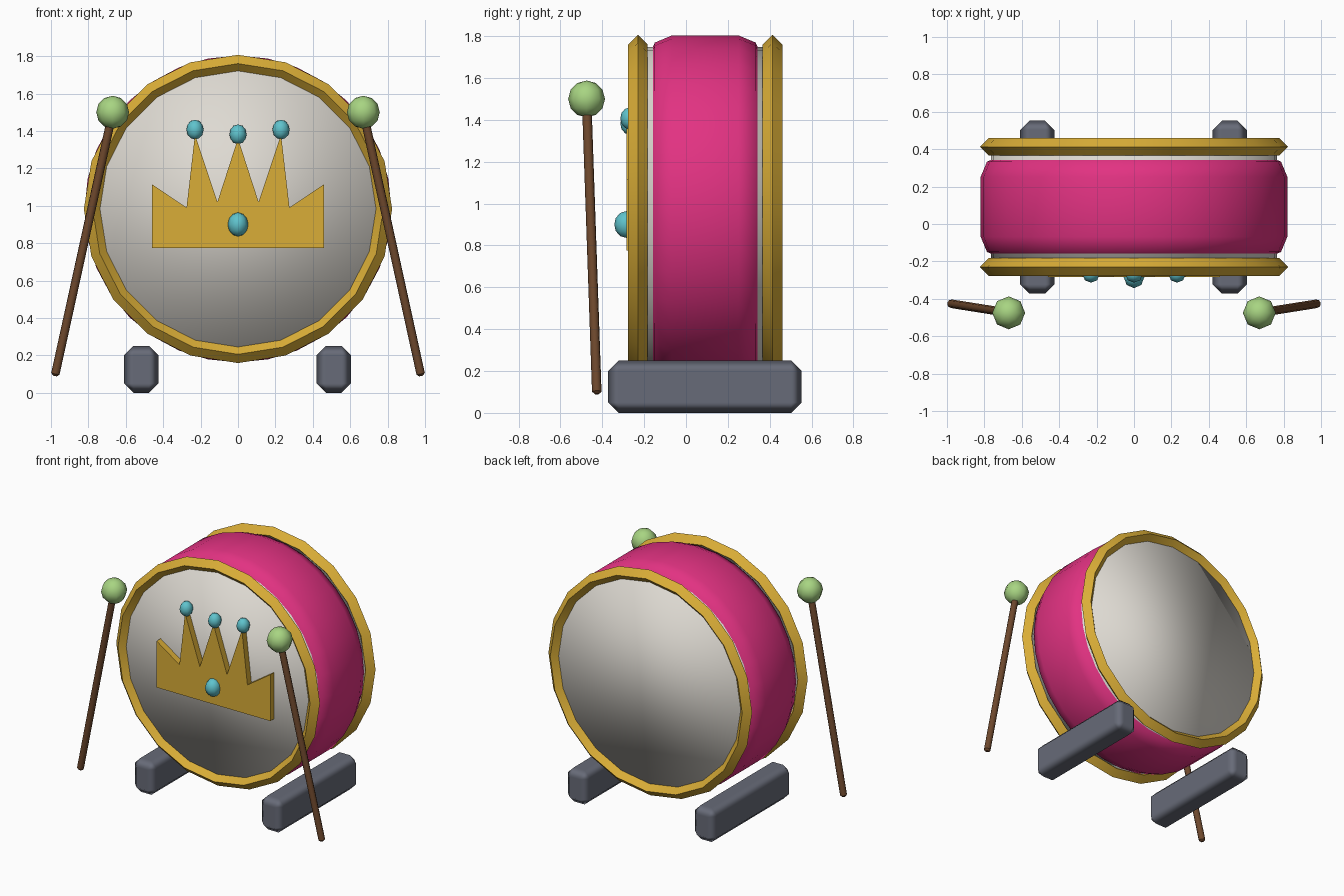
import bpy, bmesh, math
from mathutils import Vector

if "Cube" in bpy.data.objects:
    bpy.data.objects.remove(bpy.data.objects["Cube"])


def material(name, rgb):
    m = bpy.data.materials.new(name)
    m.diffuse_color = (*rgb, 1)
    m.use_nodes = True
    m.node_tree.nodes["Principled BSDF"].inputs["Base Color"].default_value = m.diffuse_color
    return m


PINK = material("pink", (0.76, 0.032, 0.223))
GOLD = material("gold", (0.70, 0.42, 0.038))
CREAM = material("cream", (0.73, 0.70, 0.645))
GREY = material("slate grey", (0.136, 0.147, 0.188))
GREEN = material("light green", (0.39, 0.66, 0.223))
TEAL = material("teal", (0.115, 0.546, 0.61))
BROWN = material("brown", (0.156, 0.065, 0.026))

AXIS_Z = 0.983  # height of the drum's axis


def finish(name, mat, angle=None):
    """Name and colour the active object, then shade it smooth (by angle if given)."""
    ob = bpy.context.object
    ob.name = name
    ob.data.materials.append(mat)
    if angle is None:
        ob.data.shade_smooth()
    else:
        bpy.ops.object.shade_smooth_by_angle(angle=math.radians(angle))
    return ob


def drum_cylinder(name, mat, radius, y0, y1):
    bpy.ops.mesh.primitive_cylinder_add(
        vertices=32, radius=radius, depth=y1 - y0,
        location=(0, (y0 + y1) / 2, AXIS_Z), rotation=(math.pi / 2, 0, 0))
    return finish(name, mat)


def ball(name, mat, loc, scale, segments=8, rings=6):
    bpy.ops.mesh.primitive_uv_sphere_add(segments=segments, ring_count=rings, radius=1, location=loc)
    bpy.context.object.scale = scale
    return finish(name, mat)


# Shell with rounded shoulders
shell = drum_cylinder("shell", PINK, 0.82, -0.183, 0.367)
bev = shell.modifiers.new("shoulders", 'BEVEL')
bev.width = 0.115
bev.segments = 2
bev.limit_method = 'ANGLE'

# Skins closing both ends
drum_cylinder("drum_heads", CREAM, 0.765, -0.238, 0.42)

# Diamond-section hoops
for name, y in (("front_hoop", -0.23), ("back_hoop", 0.413)):
    bpy.ops.mesh.primitive_torus_add(
        major_segments=20, minor_segments=4, major_radius=0.777, minor_radius=0.047,
        location=(0, y, AXIS_Z), rotation=(math.pi / 2, 0, 0))
    finish(name, GOLD, 30)

# Crown plate on the front skin
half = [(0.46, 0.775), (0.46, 1.115), (0.275, 0.99), (0.23, 1.38), (0.11, 1.02)]
outline = half + [(0, 1.36)] + [(-x, z) for x, z in reversed(half)]
bm = bmesh.new()
face = bm.faces.new([bm.verts.new((x, -0.284, z)) for x, z in outline])
ext = bmesh.ops.extrude_face_region(bm, geom=[face])
bmesh.ops.translate(bm, vec=(0, 0.055, 0),
                    verts=[g for g in ext["geom"] if isinstance(g, bmesh.types.BMVert)])
bmesh.ops.recalc_face_normals(bm, faces=bm.faces)
mesh = bpy.data.meshes.new("crown")
bm.to_mesh(mesh)
bm.free()
mesh.materials.append(GOLD)
bpy.context.collection.objects.link(bpy.data.objects.new("crown", mesh))

# Jewels on the crown
ball("crown_jewel_middle", TEAL, (0, -0.285, 0.9), (0.055, 0.058, 0.064))
for name, x, z in (("left", -0.23, 1.407), ("top", 0, 1.382), ("right", 0.23, 1.407)):
    ball("crown_jewel_" + name, TEAL, (x, -0.268, z), (0.046, 0.046, 0.053))

# Chamfered foot blocks
for name, x in (("left_foot", -0.517), ("right_foot", 0.512)):
    bpy.ops.mesh.primitive_cube_add(size=1, location=(x, 0.09, 0.125))
    bpy.context.object.scale = (0.184, 0.925, 0.25)
    bpy.ops.object.transform_apply(location=False, rotation=False, scale=True)
    foot = finish(name, GREY)
    bev = foot.modifiers.new("chamfer", 'BEVEL')
    bev.width = 0.05
    bev.segments = 1
    bev.harden_normals = True

# Beaters: a leaning stick with a blunt tip and a ball on top
for name, s in (("left", -1), ("right", 1)):
    low, high = Vector((s * 0.979, -0.426, 0.09)), Vector((s * 0.67, -0.475, 1.5))
    d = high - low
    bpy.ops.mesh.primitive_cylinder_add(vertices=8, radius=0.023, depth=d.length,
                                        location=(low + high) / 2)
    stick = finish(name + "_stick", BROWN, 50)
    stick.rotation_euler = d.to_track_quat('Z', 'Y').to_euler()
    bev = stick.modifiers.new("blunt_tip", 'BEVEL')
    bev.width = 0.012
    bev.segments = 1
    bev.limit_method = 'ANGLE'
    bev.angle_limit = math.radians(60)
    ball(name + "_beater_ball", GREEN, high, (0.088, 0.088, 0.088))
